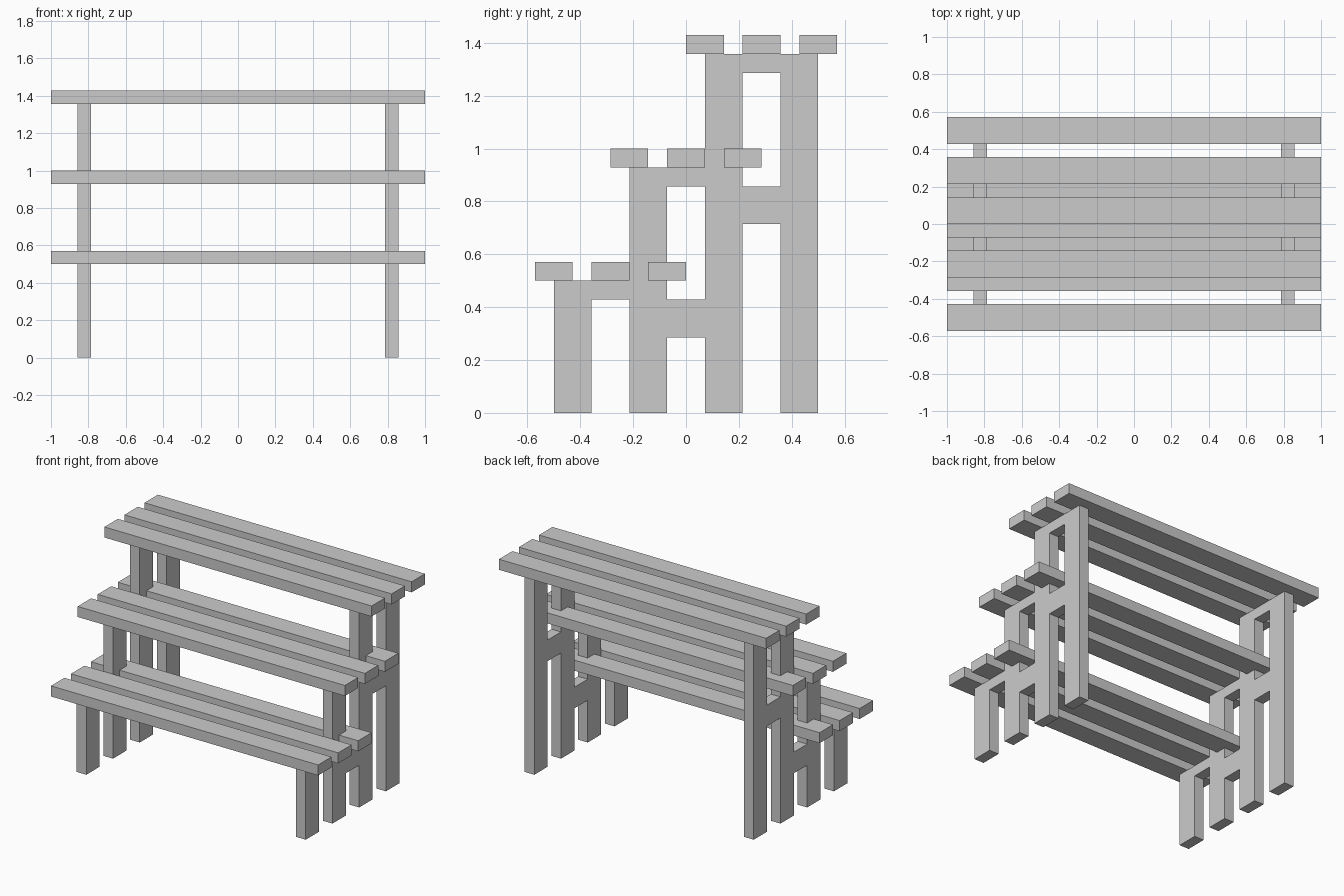
import bpy
from math import radians

if "Cube" in bpy.data.objects:
    bpy.data.objects.remove(bpy.data.objects["Cube"])

U = 1 / 14  # design module: every dimension is a multiple of it


def box(name, lo, hi):
    bpy.ops.mesh.primitive_cube_add(size=1, location=[(a + b) / 2 * U for a, b in zip(lo, hi)])
    ob = bpy.context.object
    ob.name = name
    ob.scale = [(b - a) * U for a, b in zip(lo, hi)]
    bpy.ops.object.transform_apply(location=False, rotation=False, scale=True)
    return ob


# Side frame profile in (y, z): stepped outline with two closed openings
outline = [(-7, 0), (-5, 0), (-5, 6), (-3, 6), (-3, 0), (-1, 0), (-1, 4), (1, 4),
           (1, 0), (3, 0), (3, 10), (5, 10), (5, 0), (7, 0), (7, 19), (1, 19),
           (1, 13), (-3, 13), (-3, 7), (-7, 7)]
openings = [[(-1, 6), (1, 6), (1, 12), (-1, 12)],
            [(3, 12), (5, 12), (5, 18), (3, 18)]]

curve = bpy.data.curves.new("frame_profile", 'CURVE')
curve.dimensions = '2D'
curve.fill_mode = 'BOTH'
curve.extrude = U / 2
for pts in [outline] + openings:
    sp = curve.splines.new('POLY')
    sp.points.add(len(pts) - 1)
    for p, (y, z) in zip(sp.points, pts):
        p.co = (y * U, z * U, 0, 1)
    sp.use_cyclic_u = True
    sp.use_smooth = False

temp = bpy.data.objects.new("frame_profile", curve)
bpy.context.collection.objects.link(temp)
bpy.context.view_layer.update()
frame_mesh = bpy.data.meshes.new_from_object(
    temp.evaluated_get(bpy.context.evaluated_depsgraph_get()))
bpy.data.objects.remove(temp)

# Left and right side frames
for side, x in (("left", -11.5), ("right", 11.5)):
    ob = bpy.data.objects.new(side + "_side_frame", frame_mesh)
    ob.rotation_euler = (radians(90), 0, radians(90))
    ob.location.x = x * U
    bpy.context.collection.objects.link(ob)

# Three tiers of three shelf slats, each tier stepping up and back
for tier in range(3):
    for i in range(3):
        y = -8 + 4 * tier + 3 * i
        z = 7 + 6 * tier
        box(f"tier_{tier + 1}_slat_{i + 1}", (-14, y, z), (14, y + 2, z + 1))
